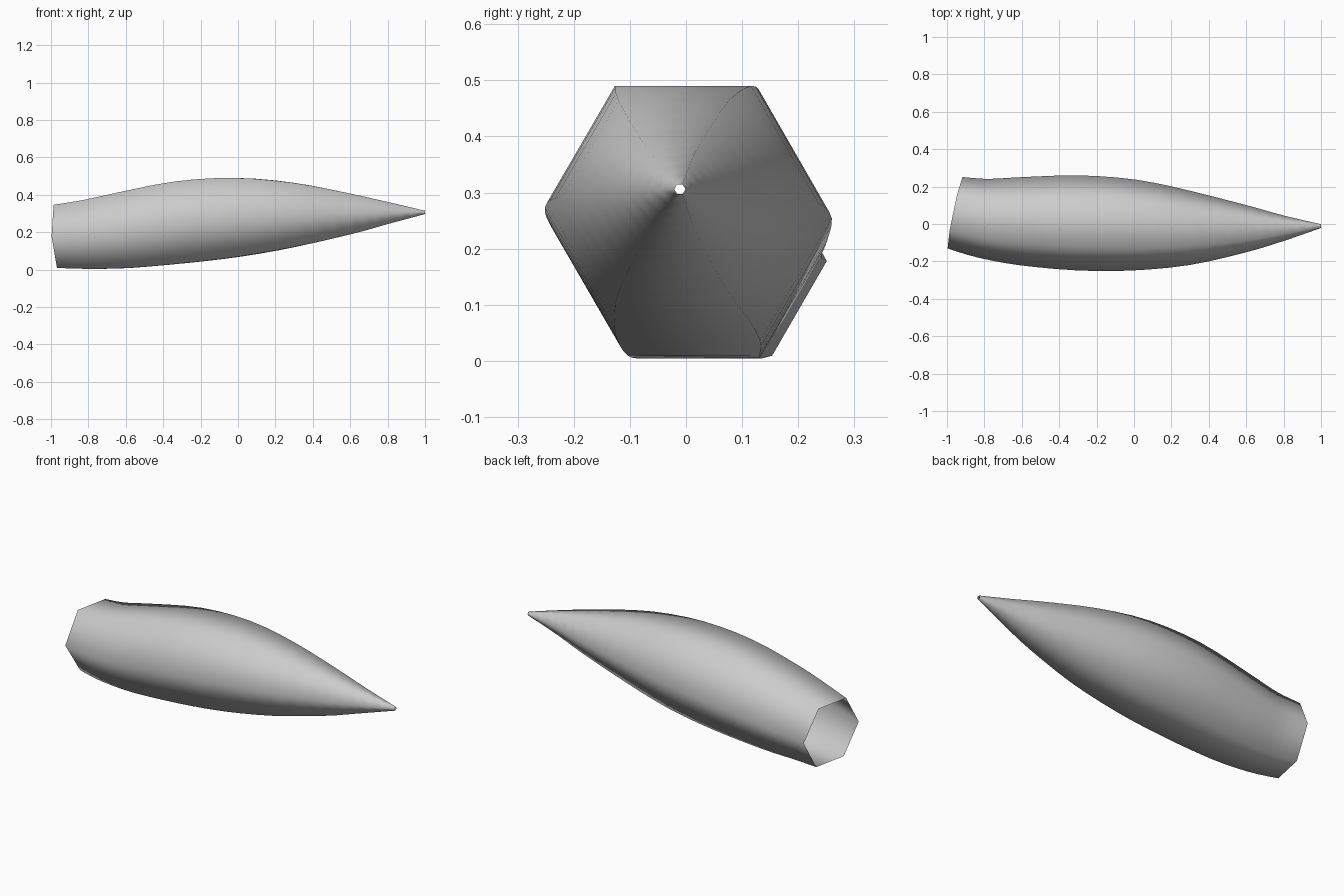
import bpy, bmesh, math
from mathutils import Vector

if "Cube" in bpy.data.objects:
    bpy.data.objects.remove(bpy.data.objects["Cube"])

# centreline x, y, z and radius of the hexagonal sections
KEYS = [Vector(k) for k in (
    (-0.957, 0.060, 0.178, 0.195), (-0.80, 0.030, 0.188, 0.213),
    (-0.60, 0.015, 0.212, 0.236), (-0.30, 0.006, 0.254, 0.254),
    (0.00, -0.006, 0.280, 0.243), (0.30, -0.022, 0.293, 0.198),
    (0.60, -0.025, 0.298, 0.126), (0.80, -0.022, 0.303, 0.068),
    (1.00, -0.011, 0.306, 0.010))]
SIDES, STEPS = 6, 3


def resample(keys, steps):
    """Smooth spline through the key sections."""
    pts = [2 * keys[0] - keys[1]] + keys + [2 * keys[-1] - keys[-2]]
    out = []
    for a, b, c, d in zip(pts, pts[1:], pts[2:], pts[3:]):
        for i in range(steps):
            t = i / steps
            m0, m1 = (c - a) / 2, (d - b) / 2
            out.append(b * (2*t**3 - 3*t*t + 1) + m0 * (t**3 - 2*t*t + t)
                       + c * (3*t*t - 2*t**3) + m1 * (t**3 - t*t))
    return out + [keys[-1]]


# open-ended tapered horn, sections perpendicular to the centreline
sections = resample(KEYS, STEPS)
bm = bmesh.new()
rings = []
for i, s in enumerate(sections):
    lo, hi = sections[max(i - 1, 0)], sections[min(i + 1, len(sections) - 1)]
    tangent = (hi - lo).xyz.normalized()
    side = Vector((0, 0, 1)).cross(tangent).normalized()
    up = tangent.cross(side)
    rings.append([bm.verts.new(s.xyz + s.w * (side * math.cos(a) + up * math.sin(a)))
                  for a in (math.tau * j / SIDES for j in range(SIDES))])
for r0, r1 in zip(rings, rings[1:]):
    for j in range(SIDES):
        k = (j + 1) % SIDES
        bm.faces.new((r0[j], r1[j], r1[k], r0[k])).smooth = True
bmesh.ops.recalc_face_normals(bm, faces=bm.faces)
mesh = bpy.data.meshes.new("horn")
bm.to_mesh(mesh)
bm.free()
horn = bpy.data.objects.new("horn", mesh)
bpy.context.collection.objects.link(horn)
